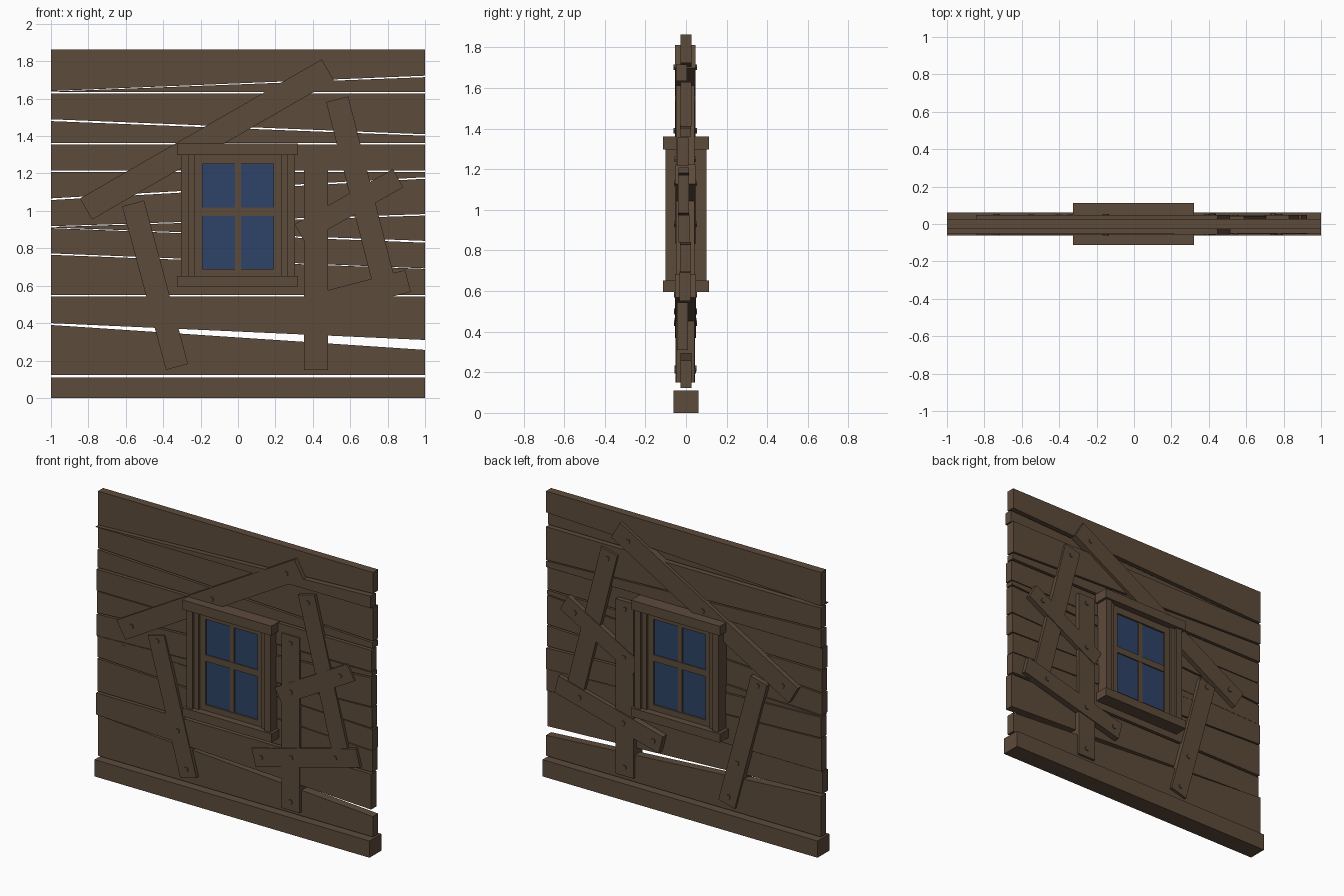
import bpy, bmesh, math
from mathutils import Vector


def material(name, rgb):
    m = bpy.data.materials.new(name)
    m.diffuse_color = (*rgb, 1)
    return m


WOOD = material("weathered brown wood", (0.108, 0.070, 0.043))
GLASS = material("dark blue glass", (0.027, 0.056, 0.135))


def prism(name, pts, y0, y1, mat=WOOD):
    """Extrude an outline in x,z from y0 to y1."""
    bm = bmesh.new()
    face = bm.faces.new([bm.verts.new((x, y0, z)) for x, z in pts])
    ext = bmesh.ops.extrude_face_region(bm, geom=[face])
    verts = [v for v in ext["geom"] if isinstance(v, bmesh.types.BMVert)]
    bmesh.ops.translate(bm, verts=verts, vec=(0, y1 - y0, 0))
    bmesh.ops.recalc_face_normals(bm, faces=bm.faces)
    me = bpy.data.meshes.new(name)
    bm.to_mesh(me)
    bm.free()
    me.materials.append(mat)
    ob = bpy.data.objects.new(name, me)
    bpy.context.collection.objects.link(ob)
    return ob


def box(name, x0, x1, z0, z1, depth, mat=WOOD):
    return prism(name, [(x0, z0), (x1, z0), (x1, z1), (x0, z1)], -depth, depth, mat)


def board(name, a, b, width, y0, y1, nails):
    """Board from a to b with nail heads on both sides at given fractions."""
    a, b = Vector(a), Vector(b)
    d = (b - a).normalized()
    n = Vector((-d.y, d.x)) * width / 2
    prism(name, [a + n, a - n, b - n, b + n], y0, y1)
    for t in nails:
        c = a.lerp(b, t)
        ring = [(c.x + 0.016 * math.cos(k * math.pi / 3),
                 c.y + 0.016 * math.sin(k * math.pi / 3)) for k in range(6)]
        prism(name + "_nail_front", ring, y0 - 0.006, y0 + 0.01)
        prism(name + "_nail_back", ring, y1 - 0.01, y1 + 0.006)


# Base beam
box("base_beam", -1, 1, 0, 0.11, 0.062)

# Wall planks: bottom left, bottom right, top left, top right heights, front y
planks = [
    (0.123, 0.123, 0.390, 0.257, -0.027),
    (0.400, 0.310, 0.543, 0.543, -0.045),
    (0.550, 0.550, 0.765, 0.690, -0.033),
    (0.773, 0.693, 0.908, 0.830, -0.030),
    (0.911, 0.840, 0.914, 0.975, -0.036),
    (0.918, 0.983, 1.058, 1.172, -0.040),
    (1.067, 1.180, 1.208, 1.208, -0.038),
    (1.215, 1.215, 1.355, 1.355, -0.042),
    (1.362, 1.362, 1.480, 1.402, -0.030),
    (1.490, 1.410, 1.628, 1.628, -0.027),
    (1.635, 1.635, 1.638, 1.715, -0.050),
    (1.641, 1.723, 1.862, 1.862, -0.027),
]
for bl, br, tl, tr, y in planks:
    prism("wall_plank", [(-1, bl), (1, br), (1, tr), (-1, tl)], y, y + 0.054)

# Loose boards nailed across both sides of the wall
board("long_brace", (-0.813, 1.010), (0.480, 1.754), 0.130, -0.055, 0.047,
      (0.06, 0.51, 0.93))
board("left_brace", (-0.561, 1.040), (-0.326, 0.166), 0.122, -0.051, 0.045,
      (0.04, 0.67, 0.94))
board("upright_brace", (0.417, 0.150), (0.417, 1.300), 0.128, -0.050, 0.043,
      (0.05, 0.955))
board("right_brace", (0.530, 1.597), (0.785, 0.600), 0.122, -0.049, 0.042,
      (0.05,))
board("lower_brace", (0.150, 0.428), (0.909, 0.626), 0.120, -0.053, 0.049,
      (0.07, 0.36, 0.78))
board("upper_brace", (0.330, 0.880), (0.856, 1.175), 0.112, -0.052, 0.047,
      (0.17, 0.85))

# Window lintel and sill
box("window_lintel", -0.325, 0.322, 1.298, 1.360, 0.113)
box("window_sill", -0.325, 0.322, 0.595, 0.652, 0.113)

# Window jambs, stepped in towards the sash
for s in (-1, 1):
    for name, near, far, depth in (("outer_jamb", 0.262, 0.305, 0.100),
                                   ("inner_jamb", 0.229, 0.262, 0.082),
                                   ("sash_stile", 0.190, 0.229, 0.068)):
        box(name, *sorted((s * near, s * far)), 0.65, 1.30, depth)

# Sash rails, glazing bars and glass
box("top_rail", -0.190, 0.190, 1.252, 1.300, 0.068)
box("bottom_rail", -0.190, 0.190, 0.650, 0.690, 0.068)
box("vertical_bar", -0.016, 0.016, 0.690, 1.252, 0.062)
box("horizontal_bar", -0.190, 0.190, 0.974, 1.017, 0.064)
for y in (-0.056, 0.050):
    prism("window_glass", [(-0.195, 0.685), (0.195, 0.685), (0.195, 1.257),
                           (-0.195, 1.257)], y, y + 0.006, GLASS)
